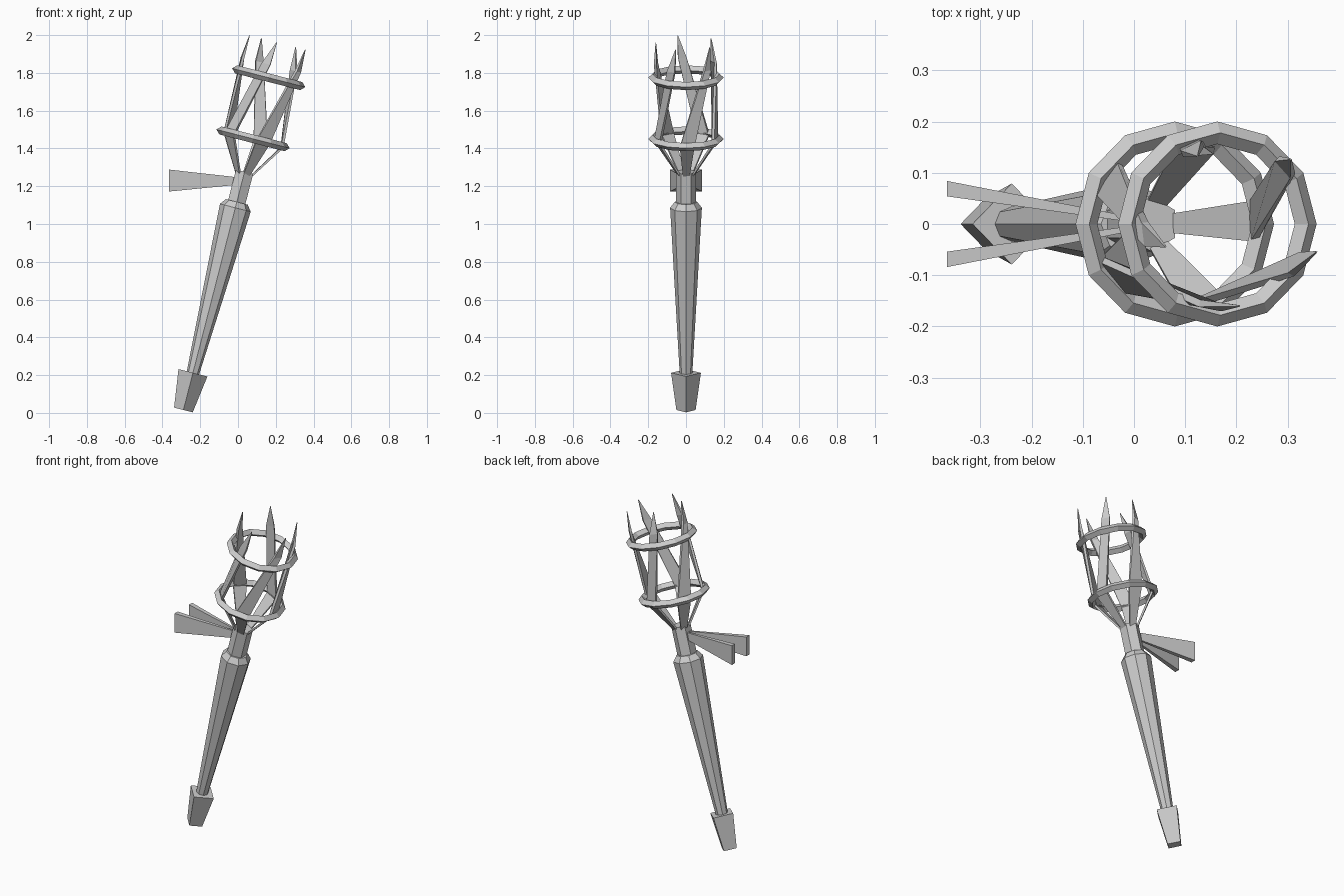
import bpy, bmesh
from math import radians, sin, cos, pi
from mathutils import Matrix, Vector

if "Cube" in bpy.data.objects:
    bpy.data.objects.remove(bpy.data.objects["Cube"])

# Frame of the leaning torch: local z runs along the shaft
LEAN = Matrix.Translation((-0.289, 0, 0.0155)) @ Matrix.Rotation(radians(14.4), 4, 'Y')


def loft(name, rings, matrix=LEAN):
    """Skin a list of equal-sized point rings and cap both ends."""
    bm = bmesh.new()
    vs = [[bm.verts.new(matrix @ Vector(p)) for p in r] for r in rings]
    n = len(vs[0])
    for a, b in zip(vs, vs[1:]):
        for i in range(n):
            j = (i + 1) % n
            bm.faces.new((a[i], a[j], b[j], b[i]))
    bm.faces.new(vs[0][::-1])
    bm.faces.new(vs[-1])
    bmesh.ops.recalc_face_normals(bm, faces=bm.faces)
    me = bpy.data.meshes.new(name)
    bm.to_mesh(me)
    bm.free()
    ob = bpy.data.objects.new(name, me)
    bpy.context.collection.objects.link(ob)
    return ob


def lathe(name, profile, sides, start=0.0):
    loft(name, [[(r * cos(start + 2 * pi * i / sides), r * sin(start + 2 * pi * i / sides), h)
                 for i in range(sides)] for r, h in profile])


# Pommel, tapered handle and hexagonal neck
lathe("pommel", [(0.051, 0), (0.079, 0.203)], 4)
lathe("handle", [(0.033, 0.19), (0.084, 1.105), (0.06, 1.137)], 8)
lathe("neck", [(0.054, 1.12), (0.054, 1.302)], 6, pi / 6)

# Two twelve-sided cage hoops with diamond section
for name, h in (("lower_hoop", 1.482), ("upper_hoop", 1.816)):
    bpy.ops.mesh.primitive_torus_add(major_segments=12, minor_segments=4,
                                     major_radius=0.178, minor_radius=0.022)
    hoop = bpy.context.object
    hoop.name = name
    hoop.data.transform(LEAN @ Matrix.Translation((0, 0, h)))

# Five swirling blades: (angle offset, radius, height, width, thickness)
STATIONS = [(-50, 0.038, 1.285, 0.035, 0.012), (-50, 0.16, 1.475, 0.078, 0.014),
            (-9, 0.162, 1.885, 0.046, 0.014), (0, 0.16, 2.008, 0.003, 0.003)]
for k in range(5):
    rings = []
    for off, r, h, w, t in STATIONS:
        a = radians(-20 + 72 * k + off)
        out, side = Vector((cos(a), sin(a), 0)), Vector((-sin(a), cos(a), 0))
        c = out * r + Vector((0, 0, h))
        rings.append([c + side * (s * w / 2) + out * (o * t / 2)
                      for s, o in ((-1, -1), (1, -1), (1, 1), (-1, 1))])
    loft(f"blade_{k + 1}", rings)

# Pair of ribbon tails spreading backwards from the neck
for name, s in (("ribbon_front", -1), ("ribbon_back", 1)):
    loft(name, [[(x, s * y0, z0), (x, s * y1, z0), (x, s * y1, z1), (x, s * y0, z1)]
                for x, y0, y1, z0, z1 in ((0.0, 0.003, 0.013, 1.208, 1.247),
                                          (-0.365, 0.054, 0.084, 1.172, 1.288))],
         Matrix.Identity(4))
